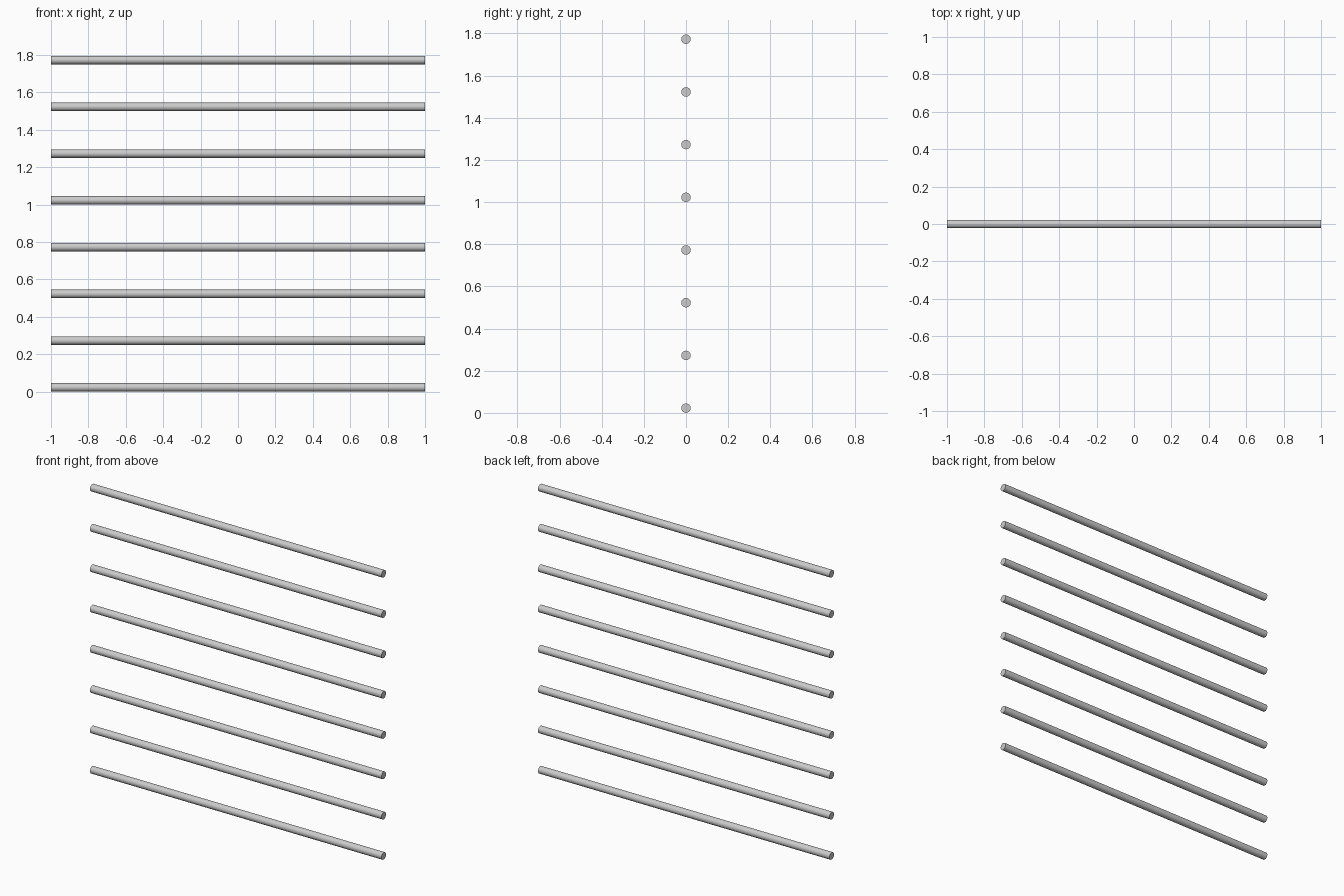
import bpy, math

if "Cube" in bpy.data.objects:
    bpy.data.objects.remove(bpy.data.objects["Cube"])

RADIUS, LENGTH, SPACING = 0.0225, 2.0, 0.25

# Eight parallel horizontal rails stacked vertically
for i in range(8):
    bpy.ops.mesh.primitive_cylinder_add(
        vertices=16, radius=RADIUS, depth=LENGTH,
        location=(0, 0, RADIUS + i * SPACING),
        rotation=(0, math.pi / 2, 0))
    rail = bpy.context.object
    rail.name = f"rail_{i + 1}"
    bpy.ops.object.shade_smooth_by_angle(angle=math.radians(40))
